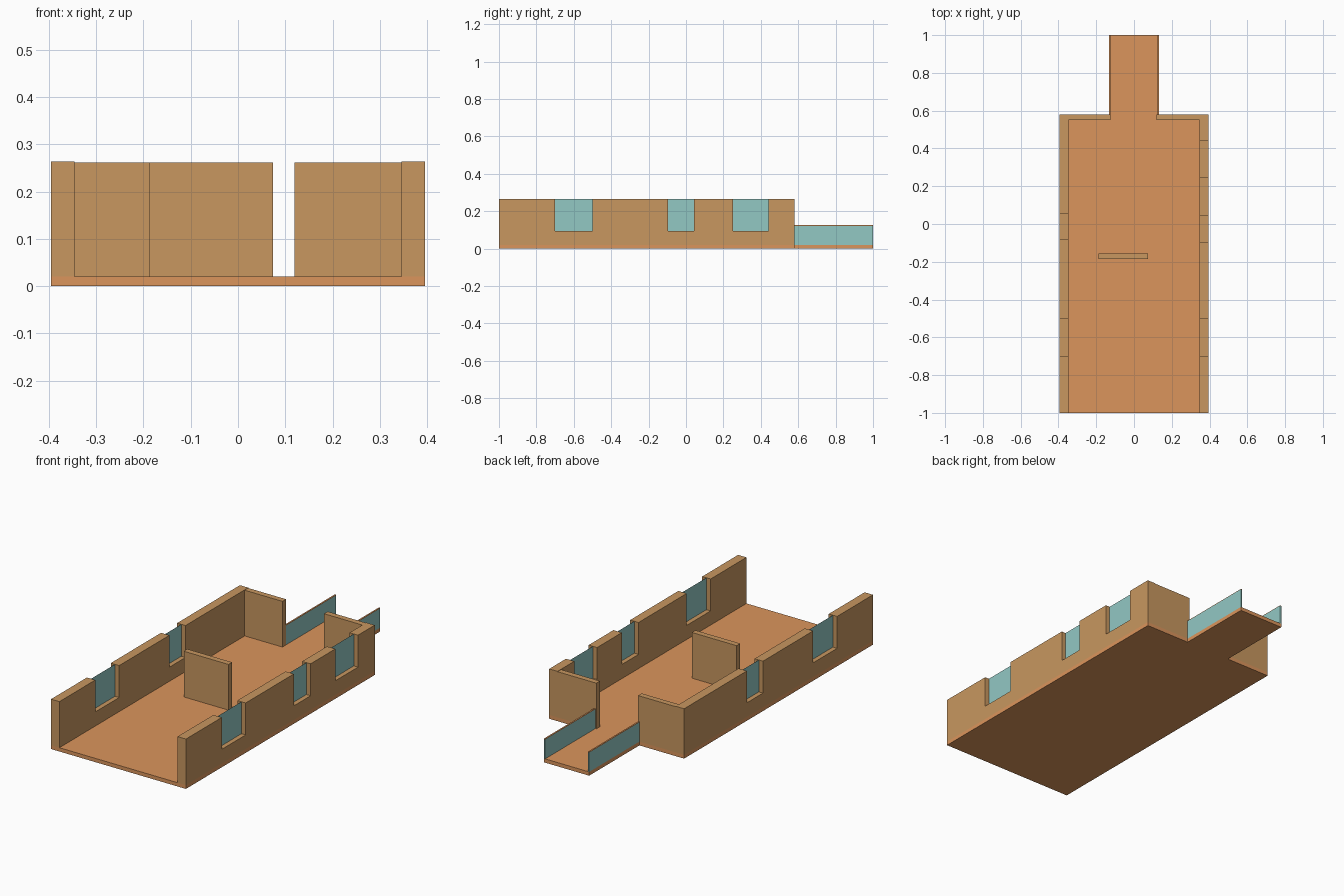
import bpy, bmesh
from mathutils import Vector

if "Cube" in bpy.data.objects:
    bpy.data.objects.remove(bpy.data.objects["Cube"])

W, BACK, FRONT, END = 0.395, 0.58, -1.0, 1.0   # half width, y limits
FLOOR, TOP, SILL = 0.02, 0.264, 0.095          # z levels
THICK = 0.049                                  # side wall thickness


def material(name, rgb):
    m = bpy.data.materials.new(name)
    m.diffuse_color = (*rgb, 1)
    m.use_nodes = True
    m.node_tree.nodes["Principled BSDF"].inputs["Base Color"].default_value = m.diffuse_color
    return m


wall_mat = material("wall_tan", (0.58, 0.31, 0.117))
floor_mat = material("floor_wood", (0.71, 0.30, 0.107))
glass_mat = material("glass", (0.29, 0.58, 0.55))


def extrude(name, points, offset, mat):
    """Flat outline of 3D points, extruded along offset (None keeps a plane)."""
    bm = bmesh.new()
    face = bm.faces.new([bm.verts.new(p) for p in points])
    if offset:
        geo = bmesh.ops.extrude_face_region(bm, geom=[face], use_keep_orig=True)
        moved = [v for v in geo["geom"] if isinstance(v, bmesh.types.BMVert)]
        bmesh.ops.translate(bm, verts=moved, vec=Vector(offset))
        bmesh.ops.recalc_face_normals(bm, faces=bm.faces)
    mesh = bpy.data.meshes.new(name)
    bm.to_mesh(mesh)
    bm.free()
    mesh.materials.append(mat)
    ob = bpy.data.objects.new(name, mesh)
    bpy.context.collection.objects.link(ob)
    return ob


def box(name, x0, x1, y0, y1, z0, z1, mat):
    base = [(x0, y0, z0), (x1, y0, z0), (x1, y1, z0), (x0, y1, z0)]
    return extrude(name, base, (0, 0, z1 - z0), mat)


# Floor slab with the narrow balcony at the back
BW = 0.133
outline = [(-W, FRONT), (W, FRONT), (W, BACK), (BW, BACK),
           (BW, END), (-BW, END), (-BW, BACK), (-W, BACK)]
extrude("floor", [(x, y, 0) for x, y in outline], (0, 0, FLOOR), floor_mat)


# Side walls: notched profile with a glass pane in each opening
def side_wall(name, sign, windows):
    x = sign * W
    pts = [(x, BACK, FLOOR), (x, FRONT, FLOOR), (x, FRONT, TOP)]
    for a, b in windows:
        pts += [(x, a, TOP), (x, a, SILL), (x, b, SILL), (x, b, TOP)]
    pts.append((x, BACK, TOP))
    extrude(name + "_wall", pts, (-sign * THICK, 0, 0), wall_mat)
    xm = sign * (W - THICK / 2)
    for i, (a, b) in enumerate(windows, 1):
        pane = [(xm, a, SILL), (xm, b, SILL), (xm, b, TOP), (xm, a, TOP)]
        extrude(f"{name}_window_{i}", pane, None, glass_mat)


side_wall("right", 1, [(-0.7, -0.5), (-0.097, 0.043), (0.25, 0.44)])
side_wall("left", -1, [(-0.7, -0.5), (-0.08, 0.055)])

# Back walls either side of the balcony opening, and the inner partition
inner = W - THICK
box("back_wall_left", -inner, -0.125, 0.55, BACK, FLOOR, 0.262, wall_mat)
box("back_wall_right", 0.119, inner, 0.55, BACK, FLOOR, 0.262, wall_mat)
box("partition", -0.188, 0.074, -0.185, -0.155, FLOOR, 0.262, wall_mat)

# Balcony glass panels with a thin top rail
for side, s in (("left", -1), ("right", 1)):
    xs = sorted((s * BW, s * (BW - 0.008)))
    box(f"balcony_glass_{side}", *xs, BACK, END, FLOOR, 0.122, glass_mat)
    box(f"balcony_rail_{side}", *xs, BACK, END, 0.122, 0.125, floor_mat)
